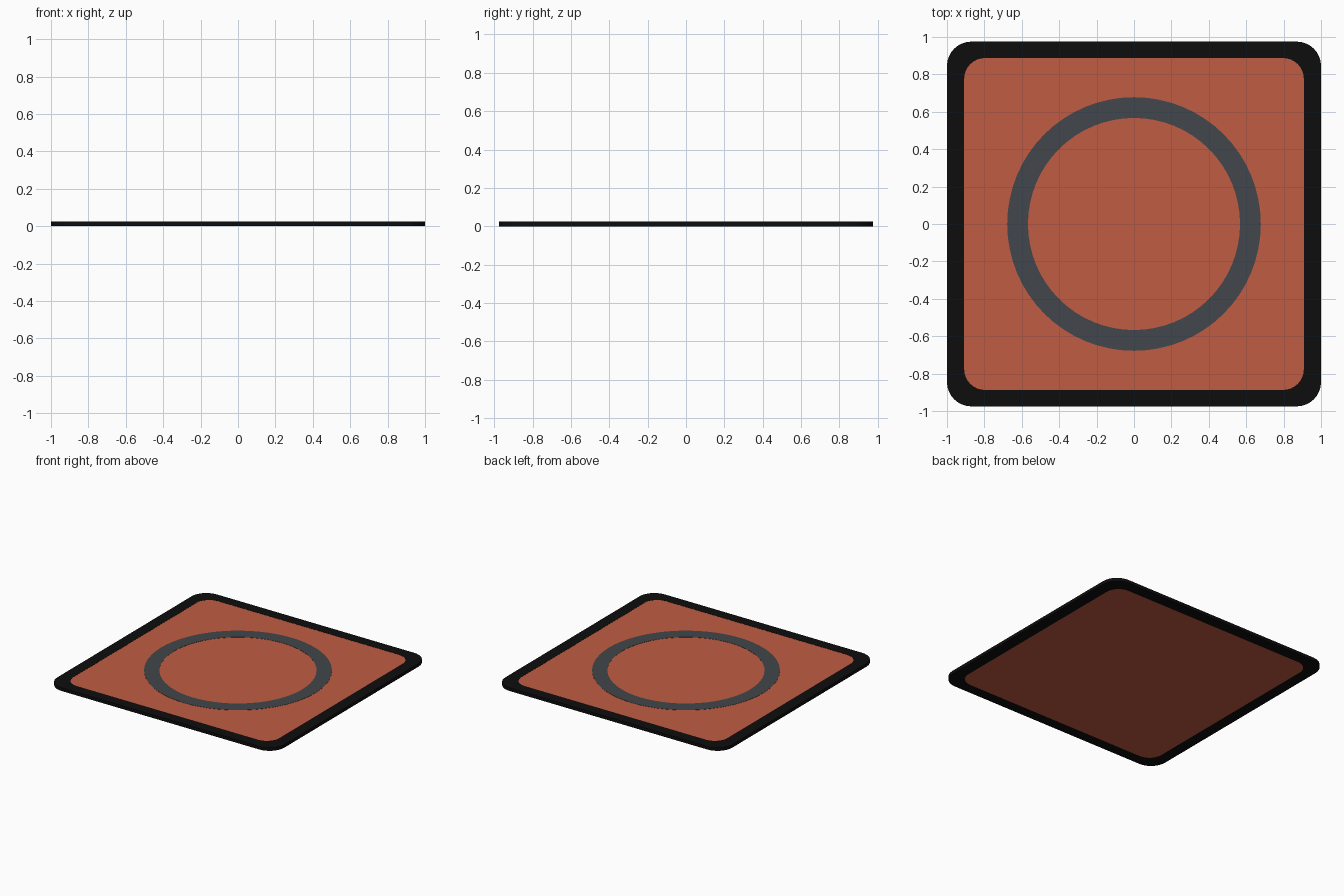
import bpy, bmesh, math

if "Cube" in bpy.data.objects:
    bpy.data.objects.remove(bpy.data.objects["Cube"])

def material(name, rgb):
    m = bpy.data.materials.new(name)
    m.diffuse_color = (*rgb, 1)
    m.use_nodes = True
    m.node_tree.nodes["Principled BSDF"].inputs["Base Color"].default_value = m.diffuse_color
    return m

RUBBER = material("black_edge", (0.004, 0.004, 0.004))
ORANGE = material("orange_surface", (0.53, 0.107, 0.054))
GREY = material("slate_paint", (0.054, 0.061, 0.069))

def rounded(hx, hy, r, n=8):
    """Counter-clockwise rounded rectangle outline."""
    pts = []
    for q, (sx, sy) in enumerate([(1, 1), (-1, 1), (-1, -1), (1, -1)]):
        for i in range(n + 1):
            a = (q + i / n) * math.pi / 2
            pts.append((sx * (hx - r) + r * math.cos(a), sy * (hy - r) + r * math.sin(a)))
    return pts

def circle(r, n=64):
    return [(r * math.cos(2 * math.pi * i / n), r * math.sin(2 * math.pi * i / n)) for i in range(n)]

def slab(name, mat, z0, z1, outer, inner=None):
    """Flat slab from an outline, with an optional hole of equal point count."""
    bm = bmesh.new()
    def loop(pts, z):
        return [bm.verts.new((x, y, z)) for x, y in pts]
    def bridge(a, b):
        for i in range(len(a)):
            j = (i + 1) % len(a)
            bm.faces.new((a[i], a[j], b[j], b[i]))
    lo, hi = loop(outer, z0), loop(outer, z1)
    bridge(lo, hi)
    if inner:
        ilo, ihi = loop(inner, z0), loop(inner, z1)
        bridge(hi, ihi)
        bridge(ihi, ilo)
        bridge(ilo, lo)
    else:
        bm.faces.new(hi)
        bm.faces.new(lo[::-1])
    bmesh.ops.recalc_face_normals(bm, faces=bm.faces)
    mesh = bpy.data.meshes.new(name)
    bm.to_mesh(mesh)
    bm.free()
    mesh.materials.append(mat)
    ob = bpy.data.objects.new(name, mesh)
    bpy.context.collection.objects.link(ob)
    return ob

# Black border and the orange deck inside it
opening = rounded(0.908, 0.887, 0.11)
slab("edge_frame", RUBBER, 0, 0.025, rounded(1.0, 0.975, 0.13), opening)
slab("landing_deck", ORANGE, 0, 0.024, opening)

# Painted target ring
slab("target_ring", GREY, 0.023, 0.0255, circle(0.678), circle(0.567))
